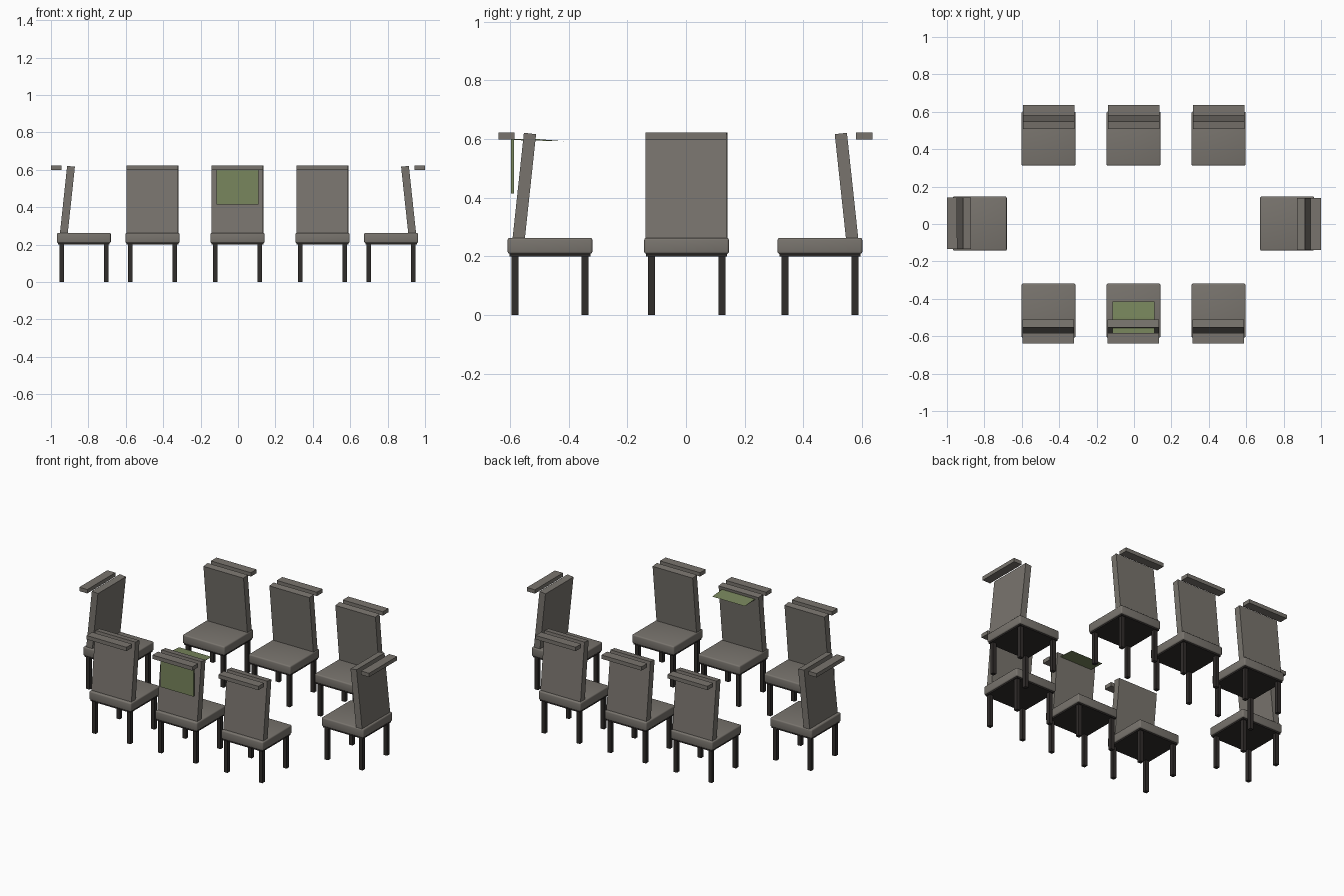
import bpy, bmesh
from math import radians
from mathutils import Matrix, Vector

if "Cube" in bpy.data.objects:
    bpy.data.objects.remove(bpy.data.objects["Cube"])


def material(name, rgb):
    m = bpy.data.materials.new(name)
    m.diffuse_color = (*rgb, 1)
    m.use_nodes = True
    m.node_tree.nodes["Principled BSDF"].inputs["Base Color"].default_value = m.diffuse_color
    return m


FABRIC = material("grey_fabric", (0.19, 0.175, 0.155))
WOOD = material("dark_wood", (0.03, 0.026, 0.024))
GREEN = material("green_cloth", (0.19, 0.24, 0.11))


def finish(name, bm, mat, world):
    me = bpy.data.meshes.new(name)
    bmesh.ops.recalc_face_normals(bm, faces=bm.faces[:])
    bm.to_mesh(me)
    bm.free()
    ob = bpy.data.objects.new(name, me)
    bpy.context.collection.objects.link(ob)
    ob.matrix_world = world
    me.materials.append(mat)
    return ob


def box(name, lo, hi, mat, world, bevel=0):
    bm = bmesh.new()
    lo, hi = Vector(lo), Vector(hi)
    bmesh.ops.create_cube(bm, size=1, matrix=Matrix.Translation((lo + hi) / 2)
                          @ Matrix.Diagonal((*(hi - lo), 1)))
    if bevel:
        bmesh.ops.bevel(bm, geom=bm.edges[:], offset=bevel, segments=3,
                        profile=0.5, affect='EDGES')
        for f in bm.faces:
            f.smooth = True
    return finish(name, bm, mat, world)


def prism(name, profile, x0, x1, mat, world):
    # y-z profile extruded along x
    bm = bmesh.new()
    face = bm.faces.new([bm.verts.new((x0, y, z)) for y, z in profile])
    ext = bmesh.ops.extrude_face_region(bm, geom=[face])
    verts = [v for v in ext["geom"] if isinstance(v, bmesh.types.BMVert)]
    bmesh.ops.translate(bm, verts=verts, vec=(x1 - x0, 0, 0))
    return finish(name, bm, mat, world)


def chair(x, y, angle, shift):
    # local frame: sitter faces +y, backrest at -y
    w = Matrix.Translation((x, y, 0)) @ Matrix.Rotation(radians(angle), 4, 'Z')
    s = shift
    # legs
    for side, sx in (("left", -1), ("right", 1)):
        for end, sy in (("rear", -1), ("front", 1)):
            cx, cy = 0.12 * sx, 0.119 * sy
            box(f"{end}_{side}_leg", (cx - 0.012, cy - 0.012, 0),
                (cx + 0.012, cy + 0.012, 0.202), WOOD, w)
    # seat frame and cushion
    box("seat_frame", (-0.138, -0.138, 0.2), (0.138, 0.138, 0.215), WOOD, w)
    box("seat_cushion", (-0.1445, -0.1445, 0.208), (0.1445, 0.1445, 0.263),
        FABRIC, w, bevel=0.008)
    # leaning backrest
    prism("backrest", [(-0.132 - s, 0.22), (-0.0905 - s, 0.216),
                       (-0.0475 - s, 0.616), (-0.089 - s, 0.621)],
          -0.14, 0.136, FABRIC, w)
    # rail behind the top of the backrest
    box("top_rail", (-0.14, -0.1755 - s, 0.598), (0.136, -0.1205 - s, 0.622),
        FABRIC, w)


# two facing rows of three, plus one chair at each end
for cx in (-0.457, -0.0025, 0.452):
    chair(cx, -0.4635, 0, 0)
    chair(cx, 0.4565, 180, 0.003)
chair(-0.8245, 0.002, -90, 0)
chair(0.819, 0.002, 90, 0.0055)

# green cloth draped over the middle chair of the near row
prism("cloth_rear_flap", [(-0.597, 0.414), (-0.586, 0.414),
                          (-0.586, 0.6), (-0.597, 0.6)],
      -0.115, 0.11, GREEN, Matrix())
prism("cloth_front_flap", [(-0.586, 0.6), (-0.5, 0.599), (-0.415, 0.592),
                           (-0.5, 0.594), (-0.586, 0.596)],
      -0.115, 0.11, GREEN, Matrix())
